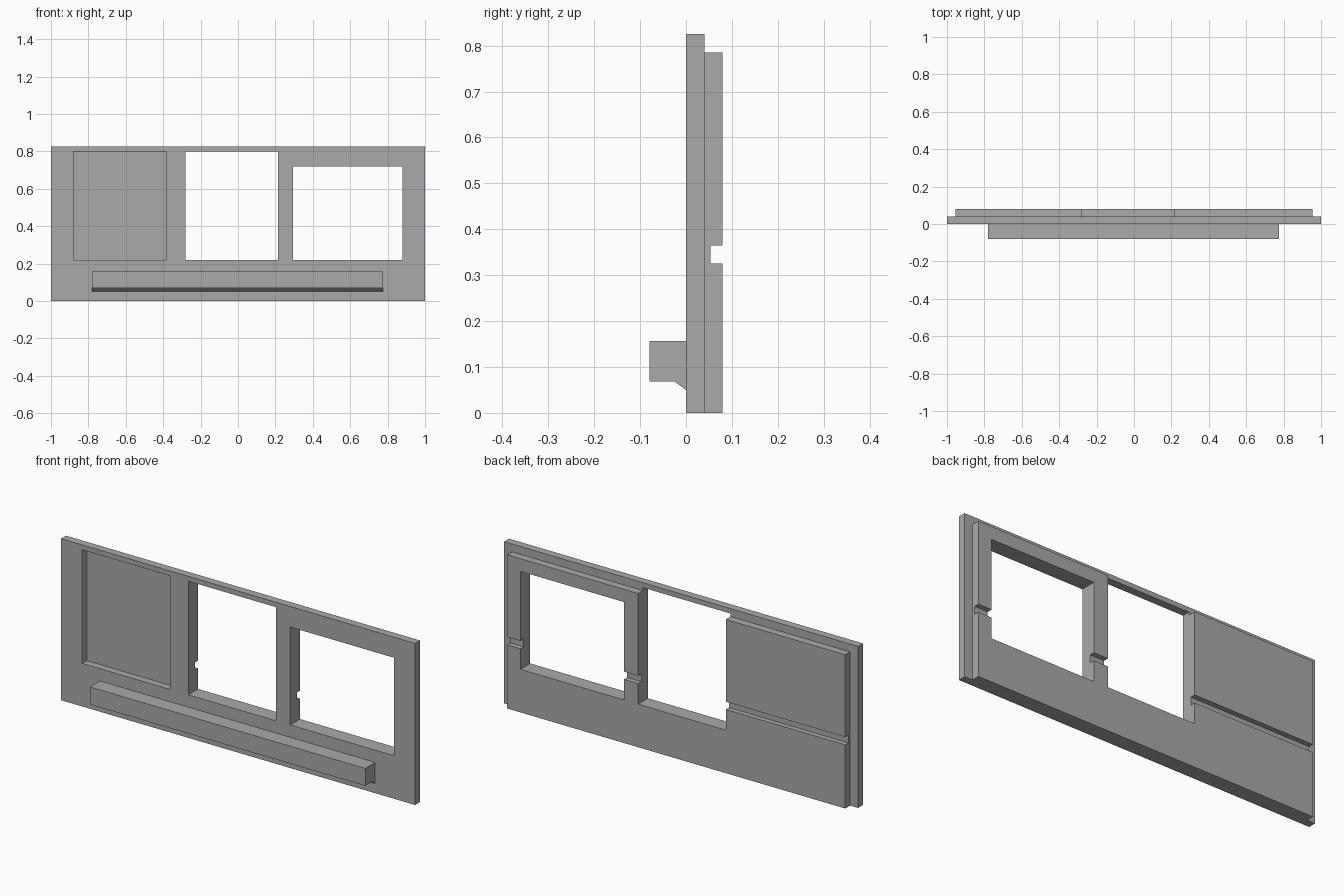
import bpy, bmesh

if "Cube" in bpy.data.objects:
    bpy.data.objects.remove(bpy.data.objects["Cube"])

grey = bpy.data.materials.new("plain_grey")
grey.diffuse_color = (0.4, 0.4, 0.4, 1)
grey.use_nodes = True
grey.node_tree.nodes["Principled BSDF"].inputs["Base Color"].default_value = grey.diffuse_color


def extrude_x(name, x0, x1, profile):
    """Solid from a (y, z) profile swept along x."""
    bm = bmesh.new()
    face = bm.faces.new([bm.verts.new((x0, y, z)) for y, z in profile])
    res = bmesh.ops.extrude_face_region(bm, geom=[face])
    verts = [v for v in res["geom"] if isinstance(v, bmesh.types.BMVert)]
    bmesh.ops.translate(bm, verts=verts, vec=(x1 - x0, 0, 0))
    bmesh.ops.recalc_face_normals(bm, faces=bm.faces)
    me = bpy.data.meshes.new(name)
    bm.to_mesh(me)
    bm.free()
    me.materials.append(grey)
    ob = bpy.data.objects.new(name, me)
    bpy.context.collection.objects.link(ob)
    return ob


def box(name, x0, x1, y0, y1, z0, z1):
    return extrude_x(name, x0, x1, [(y0, z0), (y1, z0), (y1, z1), (y0, z1)])


def combine(target, other, op):
    """Apply a boolean and drop the helper."""
    mod = target.modifiers.new(op.lower(), 'BOOLEAN')
    mod.operation, mod.solver, mod.object = op, 'EXACT', other
    bpy.context.view_layer.objects.active = target
    bpy.ops.object.modifier_apply(modifier=mod.name)
    bpy.data.objects.remove(other)


# Front sheet, with the thicker backing and its horizontal groove behind it
panel = box("wall_panel", -1, 1, 0, 0.04, 0, 0.825)
backing = extrude_x("backing", -0.955, 0.955, [
    (0.02, 0), (0.079, 0), (0.079, 0.325), (0.053, 0.325),
    (0.053, 0.365), (0.079, 0.365), (0.079, 0.785), (0.02, 0.785)])
combine(panel, backing, 'UNION')

# Blind recess, middle opening and right window
for cut in [(-0.88, -0.385, -0.1, 0.037, 0.22, 0.80),
            (-0.28, 0.215, -0.1, 0.2, 0.22, 0.80),
            (0.295, 0.88, -0.1, 0.2, 0.22, 0.72)]:
    combine(panel, box("cutter", *cut), 'DIFFERENCE')

# Projecting ledge with a chamfered underside
ledge = extrude_x("ledge", -0.78, 0.775, [
    (-0.08, 0.157), (-0.08, 0.068), (-0.025, 0.068),
    (0, 0.05), (0.02, 0.05), (0.02, 0.157)])
combine(panel, ledge, 'UNION')
